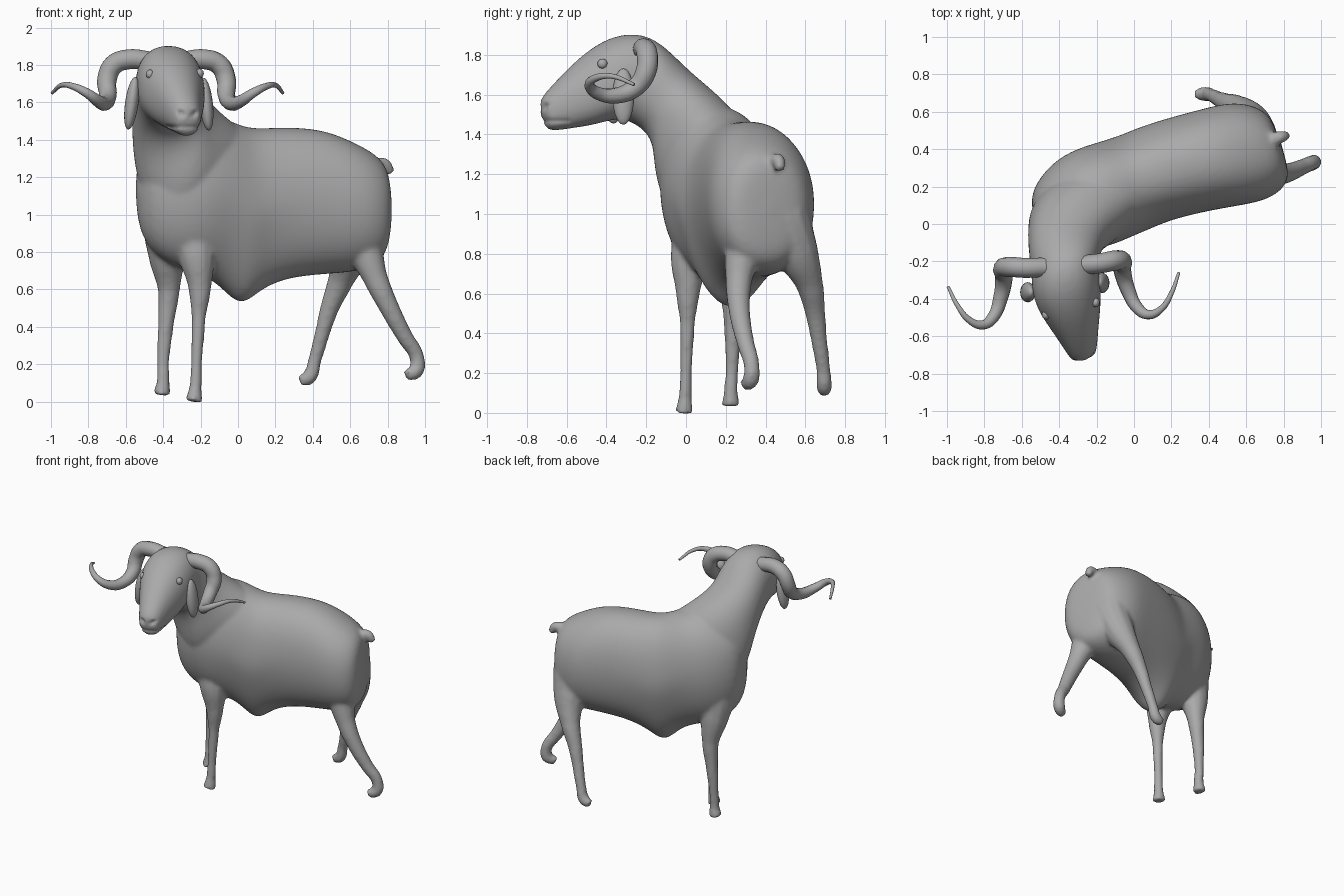
import bpy, bmesh
from math import sin, cos, pi, radians
from mathutils import Vector, Matrix

cube = bpy.data.objects.get("Cube")
if cube:
    bpy.data.objects.remove(cube, do_unlink=True)

coat = bpy.data.materials.new("warm_grey_coat")
coat.use_nodes = True
coat.diffuse_color = (0.4, 0.4, 0.4, 1)
coat.node_tree.nodes["Principled BSDF"].inputs["Base Color"].default_value = (0.4, 0.4, 0.4, 1)


def select(ob):
    bpy.ops.object.select_all(action='DESELECT')
    ob.select_set(True)
    bpy.context.view_layer.objects.active = ob


def finish(ob):
    """Apply all modifiers, smooth the shading and set the coat colour."""
    select(ob)
    bpy.ops.object.convert(target='MESH')
    bpy.ops.object.shade_smooth()
    ob.data.materials.clear()
    ob.data.materials.append(coat)
    return ob


def from_bmesh(name, bm):
    mesh = bpy.data.meshes.new(name)
    bm.to_mesh(mesh)
    bm.free()
    ob = bpy.data.objects.new(name, mesh)
    bpy.context.collection.objects.link(ob)
    return ob


def loft(name, stations, sides=24):
    """Skin oval rings given as (top, bottom, half width, side angle, narrowing below)."""
    bm = bmesh.new()
    rings = []
    for top, bottom, half, angle, keel in stations:
        top, bottom = Vector(top), Vector(bottom)
        mid, up = (top + bottom) / 2, (top - bottom) / 2
        side = Vector((cos(radians(angle)), sin(radians(angle)), 0)) * half
        ring = []
        for i in range(sides):
            t = 2 * pi * i / sides
            c, s = cos(t), sin(t)
            full = (abs(c) ** 2.3 + abs(s) ** 2.3) ** (-1 / 2.3)
            narrow = 1 - keel * max(0, -s)
            ring.append(bm.verts.new(mid + side * c * full * narrow + up * s * full))
        rings.append(ring)
    for a, b in zip(rings, rings[1:]):
        for i in range(sides):
            j = (i + 1) % sides
            bm.faces.new((a[i], a[j], b[j], b[i]))
    bm.faces.new(rings[0][::-1])
    bm.faces.new(rings[-1])
    bmesh.ops.recalc_face_normals(bm, faces=bm.faces)
    ob = from_bmesh(name, bm)
    ob.modifiers.new("round", 'SUBSURF').levels = 2
    return finish(ob)


def tube(name, points):
    """Tapered tube through (x, y, z, radius) points."""
    cu = bpy.data.curves.new(name, 'CURVE')
    cu.dimensions = '3D'
    cu.bevel_depth = 1
    cu.bevel_resolution = 4
    cu.resolution_u = 6
    cu.use_fill_caps = True
    sp = cu.splines.new('BEZIER')
    sp.bezier_points.add(len(points) - 1)
    for bp, (x, y, z, r) in zip(sp.bezier_points, points):
        bp.co = (x, y, z)
        bp.radius = r
        bp.handle_left_type = bp.handle_right_type = 'AUTO'
    ob = bpy.data.objects.new(name, cu)
    bpy.context.collection.objects.link(ob)
    return finish(ob)


def ellipsoid(name, centre, size, turn):
    bm = bmesh.new()
    bmesh.ops.create_uvsphere(bm, u_segments=20, v_segments=14, radius=1)
    bm.transform(Matrix.Translation(centre) @ turn @ Matrix.Diagonal((*size, 1)))
    return finish(from_bmesh(name, bm))


# Barrel of the body, rump to chest: x, y, top, bottom, half width, narrowing below
barrel = [(.79, .425, 1.23, .83, .14, 0), (.745, .41, 1.315, .73, .225, 0),
          (.62, .39, 1.385, .69, .283, .05), (.45, .355, 1.46, .68, .275, .05),
          (.25, .31, 1.47, .66, .268, .1), (.10, .265, 1.46, .59, .265, .25),
          (.01, .225, 1.475, .49, .265, .4), (-.10, .185, 1.53, .64, .27, .25),
          (-.25, .13, 1.56, .69, .28, .1), (-.40, .085, 1.48, .74, .23, .1),
          (-.54, .03, 1.36, .9, .11, .1)]
body = loft("body", [((x, y, t), (x, y, b), w, 108, k) for x, y, t, b, w, k in barrel])

# Neck and head, shoulders to muzzle
neck_head = loft("neck_and_head", [(*s, 0) for s in [
    ((.04, .24, 1.43), (-.41, .06, .9), .19, 122),
    ((-.07, .2, 1.5), (-.43, -.02, 1.0), .235, 132),
    ((-.23, .13, 1.61), (-.43, -.105, 1.16), .235, 150),
    ((-.34, .02, 1.71), (-.39, -.145, 1.31), .212, 165),
    ((-.37, -.09, 1.83), (-.37, -.2, 1.42), .195, 180),
    ((-.375, -.18, 1.89), (-.365, -.29, 1.47), .18, 190),
    ((-.375, -.27, 1.91), (-.36, -.34, 1.48), .186, 195),
    ((-.36, -.38, 1.89), (-.335, -.42, 1.46), .18, 197),
    ((-.33, -.5, 1.815), (-.31, -.5, 1.44), .147, 197),
    ((-.3, -.61, 1.71), (-.29, -.58, 1.43), .109, 197),
    ((-.27, -.705, 1.61), (-.275, -.67, 1.415), .079, 197),
    ((-.262, -.74, 1.56), (-.265, -.705, 1.425), .057, 197)]])

# Legs and tail, each rooted deep inside the body
limbs = [
    tube("front_leg_left", [(-.27, .11, 1.1, .07), (-.25, .06, .93, .125), (-.22, .02, .77, .1),
                            (-.205, .01, .62, .064), (-.21, .007, .45, .038), (-.222, 0, .2, .03),
                            (-.228, -.005, .07, .034), (-.237, -.01, 0, .048)]),
    tube("front_leg_right", [(-.36, .14, 1.1, .07), (-.385, .16, .93, .125), (-.38, .2, .76, .097),
                             (-.37, .23, .6, .06), (-.385, .235, .42, .044), (-.4, .23, .2, .032),
                             (-.4, .225, .1, .036), (-.41, .225, .035, .048)]),
    tube("hind_leg_right", [(.6, .44, 1.15, .08), (.62, .49, .98, .14), (.6, .56, .8, .11),
                            (.55, .62, .65, .07), (.49, .65, .5, .051), (.455, .667, .38, .042),
                            (.41, .69, .22, .036), (.38, .695, .13, .041), (.33, .695, .11, .03)]),
    tube("hind_leg_left", [(.6, .36, 1.15, .08), (.635, .32, .98, .14), (.685, .285, .8, .094),
                           (.735, .265, .66, .067), (.81, .27, .5, .054), (.89, .3, .35, .045),
                           (.957, .33, .235, .04), (.952, .325, .165, .043), (.9, .295, .14, .03)]),
    tube("tail", [(.71, .44, 1.25, .045), (.785, .465, 1.268, .034), (.817, .473, 1.218, .024)])]

# Merge the fleshy parts into one continuous skin
select(body)
for ob in [neck_head] + limbs:
    ob.select_set(True)
bpy.ops.object.join()
remesh = body.modifiers.new("skin", 'REMESH')
remesh.mode = 'VOXEL'
remesh.voxel_size = 0.013
soften = body.modifiers.new("soften", 'SMOOTH')
soften.factor = 0.5
soften.iterations = 8
finish(body)

# Press the nostrils and the mouth line into the muzzle
for v in body.data.vertices:
    x, y, z = v.co
    if y > -.58:
        continue
    for nx in (-.305, -.232):
        d = (Vector((x + (z - 1.54) * (.5 if nx < -.27 else -.5), z)) - Vector((nx, 1.54))).length
        if d < .026 and y < -.66:
            v.co.y += .022 * (1 - d / .026)
    lip = abs(z - 1.468)
    if lip < .014:
        v.co.x += (-.275 - x) * .12 * (1 - lip / .014)
        v.co.y += .008 * (1 - lip / .014)

# Curled horns, mirrored across the head
horn = [(-.29, -.22, 1.82, .052), (-.18, -.21, 1.83, .053), (-.1, -.195, 1.8, .054),
        (-.063, -.2, 1.72, .052), (-.062, -.25, 1.64, .047), (-.033, -.35, 1.595, .04),
        (.02, -.45, 1.61, .032), (.08, -.485, 1.65, .025), (.15, -.45, 1.685, .018),
        (.2, -.37, 1.692, .013), (.24, -.26, 1.65, .008)]
normal = Vector((cos(radians(3.5)), sin(radians(3.5)), 0))
pivot = Vector((-.38, -.25, 0))


def mirrored(p):
    q = Vector(p[:3])
    q -= 2 * (q - pivot).dot(normal) * normal
    return (*q, p[3])


tube("horn_left", horn)
tube("horn_right", [mirrored(p) for p in horn])

# Drooping ears and eyes
for side, ear, eye, tilt in (("left", (-.17, -.315, 1.59), (-.205, -.42, 1.755), -6),
                             ("right", (-.568, -.365, 1.595), (-.47, -.485, 1.75), 8)):
    turn = Matrix.Rotation(radians(tilt), 4, 'Y')
    ellipsoid("ear_" + side, ear, (.036, .054, .142), turn)
    ellipsoid("eye_" + side, eye, (.022, .025, .025), turn)
